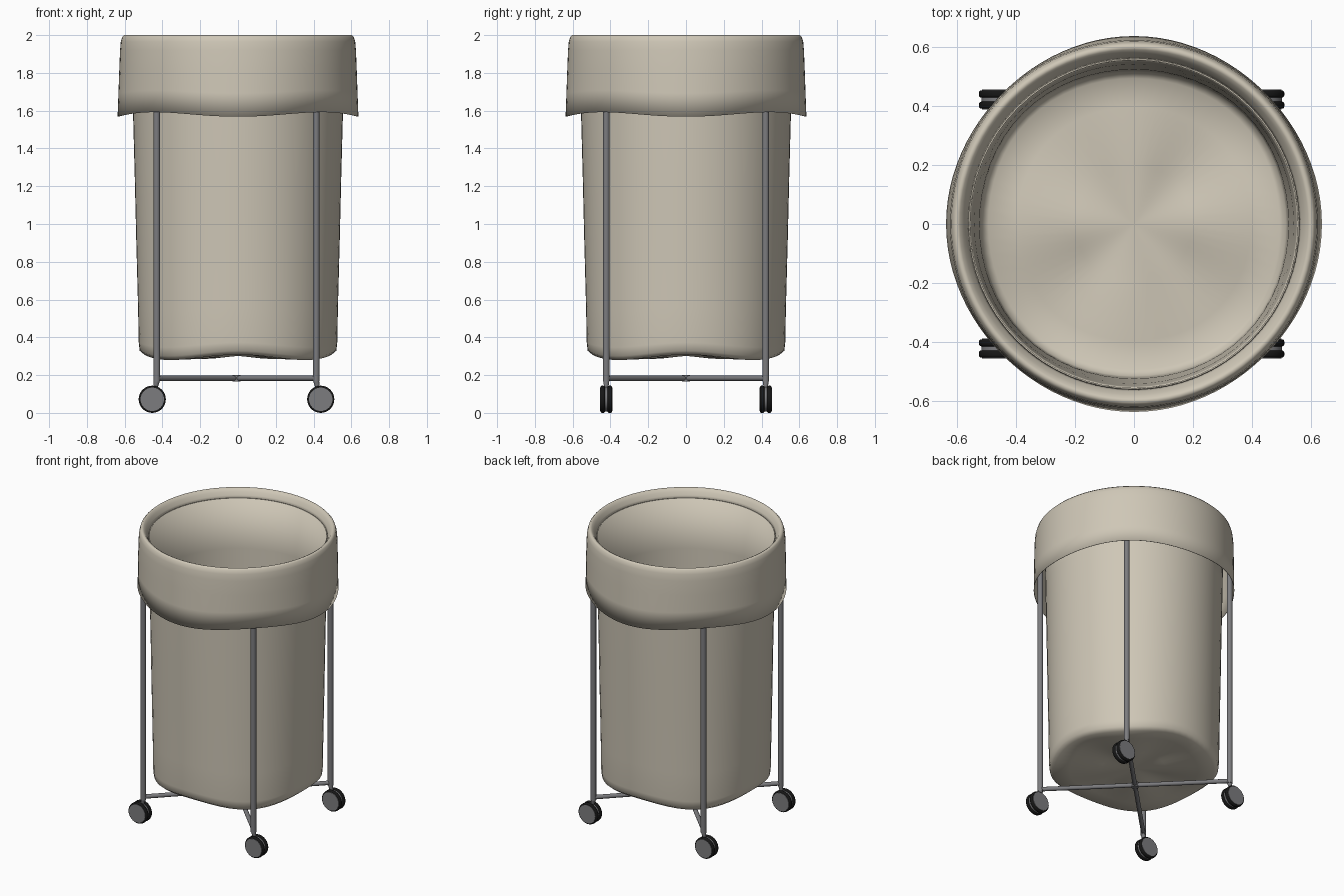
import bpy, bmesh, math
from mathutils import Vector

cube = bpy.data.objects.get("Cube")
if cube:
    bpy.data.objects.remove(cube, do_unlink=True)


def material(name, color, rough):
    m = bpy.data.materials.new(name)
    m.use_nodes = True
    m.diffuse_color = (*color, 1)
    bsdf = m.node_tree.nodes["Principled BSDF"]
    bsdf.inputs["Base Color"].default_value = (*color, 1)
    bsdf.inputs["Roughness"].default_value = rough
    return m


CLOTH = material("beige cloth", (0.62, 0.57, 0.47), 0.9)
METAL = material("grey metal", (0.2, 0.2, 0.21), 0.5)
RUBBER = material("black rubber", (0.008, 0.008, 0.008), 0.7)


def finish(bm, name, mat, angle=40):
    bmesh.ops.recalc_face_normals(bm, faces=bm.faces)
    mesh = bpy.data.meshes.new(name)
    bm.to_mesh(mesh)
    bm.free()
    mesh.materials.append(mat)
    obj = bpy.data.objects.new(name, mesh)
    bpy.context.collection.objects.link(obj)
    bpy.ops.object.select_all(action="DESELECT")
    obj.select_set(True)
    bpy.context.view_layer.objects.active = obj
    bpy.ops.object.shade_smooth_by_angle(angle=math.radians(angle))
    return obj


def lathe(bm, profile, segments, warp, cap_z=None):
    """Spin (radius, height) points about z; warp adjusts each by its angle."""
    rings = []
    for r, z in profile:
        ring = []
        for i in range(segments):
            a = math.tau * i / segments
            rr, zz = warp(r, z, a)
            ring.append(bm.verts.new((rr * math.cos(a), rr * math.sin(a), zz)))
        rings.append(ring)
    for low, high in zip(rings, rings[1:]):
        for i in range(segments):
            j = (i + 1) % segments
            bm.faces.new((low[i], low[j], high[j], high[i]))
    if cap_z is not None:
        centre = bm.verts.new((0, 0, cap_z))
        for i in range(segments):
            bm.faces.new((rings[-1][i], rings[-1][(i + 1) % segments], centre))


def rod(name, a, b, radius, mat, end_radius=None, sides=16):
    a, b = Vector(a), Vector(b)
    bm = bmesh.new()
    bmesh.ops.create_cone(bm, cap_ends=True, segments=sides, radius1=radius,
                          radius2=radius if end_radius is None else end_radius,
                          depth=(b - a).length)
    rot = Vector((0, 0, 1)).rotation_difference(b - a)
    bmesh.ops.rotate(bm, verts=bm.verts, cent=(0, 0, 0), matrix=rot.to_matrix())
    bmesh.ops.translate(bm, verts=bm.verts, vec=(a + b) / 2)
    return finish(bm, name, mat)


def thicken(obj, amount, offset):
    mod = obj.modifiers.new("cloth thickness", "SOLIDIFY")
    mod.thickness = amount
    mod.offset = offset


# Bag: tapered cloth wall, hanging lower at the four corners
def sag(r, z, a):
    low = max(0, (1.6 - z) / 1.3)
    wave = math.cos(4 * a) * low
    return r * (1 - 0.009 * wave), z + 0.014 * wave ** 1 * low


bag_profile = [(0.561, 1.945), (0.556, 1.6), (0.548, 1.25), (0.541, 0.9),
               (0.533, 0.55), (0.53, 0.36), (0.525, 0.315), (0.5, 0.294),
               (0.4, 0.297), (0.2, 0.301)]
bm = bmesh.new()
lathe(bm, bag_profile, 64, sag, cap_z=0.302)
bag = finish(bm, "cloth_bag", CLOTH, 75)
thicken(bag, 0.005, -1)


# Collar: cloth folded over the top hoop with a wavy, flared hem
def hem(r, z, a):
    low = max(0, (1.9 - z) / 0.32) if r > 0.6 else 0
    return r + 0.004 * low * math.cos(4 * a), z - 0.012 * low * math.cos(4 * a)


collar_profile = [(0.632, 1.58), (0.629, 1.7), (0.626, 1.82), (0.623, 1.92),
                  (0.619, 1.965), (0.612, 1.99), (0.602, 2.0), (0.592, 1.995),
                  (0.58, 1.98), (0.569, 1.96), (0.56, 1.938)]
bm = bmesh.new()
lathe(bm, collar_profile, 96, hem)
collar = finish(bm, "folded_collar", CLOTH, 75)
# the open shell may face either way, so keep the thickness centred
thicken(collar, 0.003, 0)

# Hoop inside the collar
bm = bmesh.new()
tube = [(0.597 + 0.014 * math.cos(math.tau * i / 12),
         1.95 + 0.014 * math.sin(math.tau * i / 12)) for i in range(13)]
lathe(bm, tube, 64, lambda r, z, a: (r, z))
bmesh.ops.remove_doubles(bm, verts=bm.verts, dist=0.0001)
finish(bm, "top_hoop", METAL)


# Wheel halves: rounded black discs
def tyre(name, x, y, z, width, radius):
    bm = bmesh.new()
    bmesh.ops.create_cone(bm, cap_ends=True, segments=32, radius1=radius,
                          radius2=radius, depth=width)
    rims = [e for e in bm.edges if abs(e.verts[0].co.z - e.verts[1].co.z) < 1e-5]
    bmesh.ops.bevel(bm, geom=rims, offset=0.008, segments=3, profile=0.5,
                    affect="EDGES")
    for v in bm.verts:
        v.co = (v.co.x + x, v.co.z + y, v.co.y + z)
    finish(bm, name, RUBBER)


# Legs and casters at the four corners
LEG, SHIFT, WHEEL_R = 0.422, -0.008, 0.072
for sx, side in ((1, "left"), (-1, "right")):
    for sy, end in ((-1, "front"), (1, "back")):
        tag = f"{end}_{side}"
        x, y = sx * LEG + SHIFT, sy * LEG
        wx = x + sx * 0.024
        rod(f"{tag}_leg", (x, y, 0.165), (x, y, 1.95), 0.018, METAL)
        rod(f"{tag}_caster_stem", (x, y, 0.168), (x + sx * 0.01, y, 0.12),
            0.016, METAL, 0.009)
        rod(f"{tag}_caster_body", (wx, y - 0.01, WHEEL_R),
            (wx, y + 0.01, WHEEL_R), 0.064, METAL, sides=32)
        for s, face in ((-1, "a"), (1, "b")):
            tyre(f"{tag}_tyre_{face}", wx, y + s * 0.019, WHEEL_R, 0.024, WHEEL_R)
            rod(f"{tag}_hubcap_{face}", (wx, y + s * 0.028, WHEEL_R),
                (wx, y + s * 0.034, WHEEL_R), 0.062, METAL, sides=32)

# Crossed bars under the bag
for sy, name in ((1, "cross_bar_a"), (-1, "cross_bar_b")):
    rod(name, (-LEG + SHIFT, -LEG * sy, 0.183), (LEG + SHIFT, LEG * sy, 0.183),
        0.014, METAL)
rod("cross_hub", (SHIFT, 0, 0.166), (SHIFT, 0, 0.2), 0.022, METAL)
